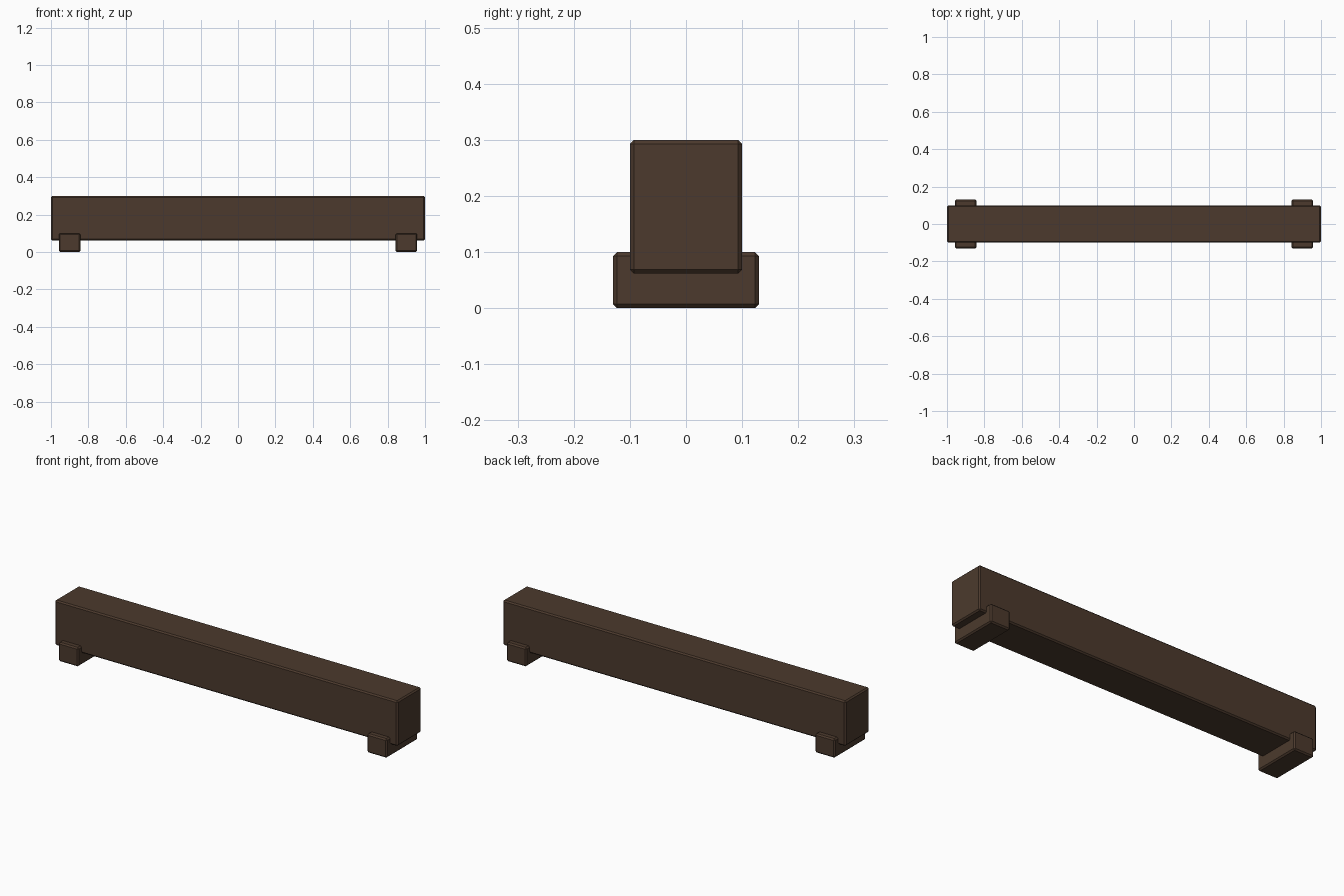
import bpy, bmesh
from mathutils import Matrix, Vector

if "Cube" in bpy.data.objects:
    bpy.data.objects.remove(bpy.data.objects["Cube"])

wood = bpy.data.materials.new("dark brown wood")
wood.diffuse_color = (0.072, 0.042, 0.026, 1.0)
wood.use_nodes = True
wood.node_tree.nodes["Principled BSDF"].inputs["Base Color"].default_value = wood.diffuse_color


def chamfered_box(name, lo, hi, bevel=0.007):
    lo, hi = Vector(lo), Vector(hi)
    bm = bmesh.new()
    bmesh.ops.create_cube(bm, size=1, matrix=Matrix.Translation((lo + hi) / 2)
                          @ Matrix.Diagonal((*(hi - lo), 1)))
    bmesh.ops.bevel(bm, geom=bm.edges[:], offset=bevel, offset_type='OFFSET',
                    segments=1, profile=0.5, affect='EDGES')
    mesh = bpy.data.meshes.new(name)
    bm.to_mesh(mesh)
    bm.free()
    mesh.materials.append(wood)
    ob = bpy.data.objects.new(name, mesh)
    bpy.context.collection.objects.link(ob)
    return ob


# Long beam
chamfered_box("beam", (-1, -0.1, 0.062), (1, 0.1, 0.3))

# Cross feet under both ends
for side, x in (("left", -0.9), ("right", 0.9)):
    chamfered_box(side + "_foot", (x - 0.058, -0.13, 0), (x + 0.058, 0.13, 0.1))
